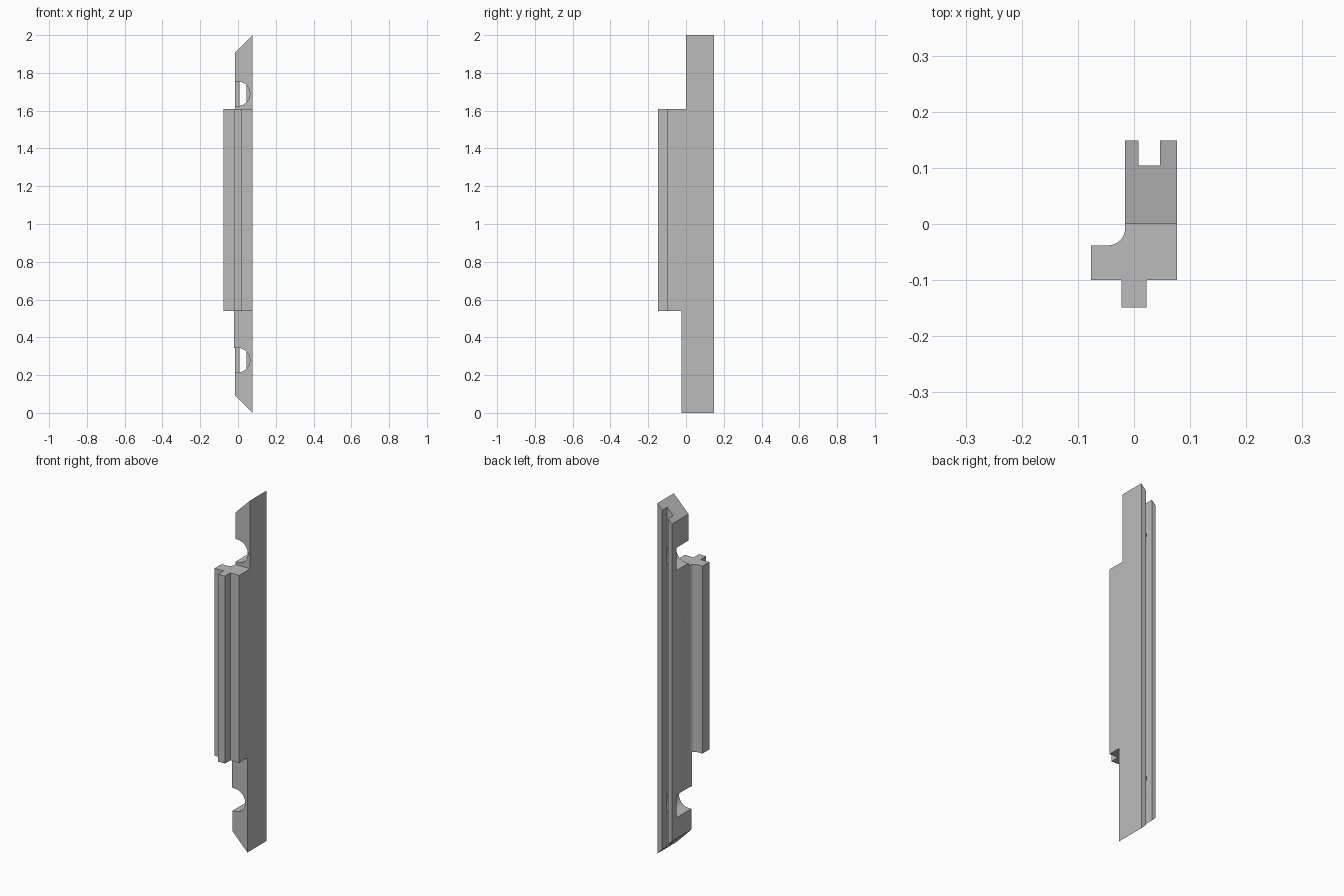
import bpy, bmesh
from math import sin, cos, pi, radians

if "Cube" in bpy.data.objects:
    bpy.data.objects.remove(bpy.data.objects["Cube"])

grey = bpy.data.materials.new("plain grey")
grey.use_nodes = True
colour = (0.5, 0.5, 0.5, 1)
grey.diffuse_color = colour
grey.node_tree.nodes["Principled BSDF"].inputs["Base Color"].default_value = colour


def prism(name, outline, start, end, axis):
    """Extrude a closed outline along z (xy outline) or y (xz outline)."""
    bm = bmesh.new()
    place = (lambda a, b: (a, b, start)) if axis == "z" else (lambda a, b: (a, start, b))
    face = bm.faces.new([bm.verts.new(place(a, b)) for a, b in outline])
    moved = bmesh.ops.extrude_face_region(bm, geom=[face])["geom"]
    shift = (0, 0, end - start) if axis == "z" else (0, end - start, 0)
    bmesh.ops.translate(bm, vec=shift, verts=[g for g in moved if isinstance(g, bmesh.types.BMVert)])
    bmesh.ops.recalc_face_normals(bm, faces=bm.faces)
    mesh = bpy.data.meshes.new(name)
    bm.to_mesh(mesh)
    bm.free()
    mesh.materials.append(grey)
    obj = bpy.data.objects.new(name, mesh)
    bpy.context.collection.objects.link(obj)
    return obj


def arc(cx, cy, r, a0, a1, steps):
    angles = [radians(a0 + (a1 - a0) * i / steps) for i in range(steps + 1)]
    return [(cx + r * cos(a), cy + r * sin(a)) for a in angles]


# Full-length section: grooved back, filleted side flange, front tongue
left, right, back, shoulder = -0.016, 0.077, 0.149, -0.1
section = [(right, shoulder), (right, back), (0.046, back), (0.046, 0.104),
           (0.008, 0.104), (0.008, back), (left, back)]
section += arc(left - 0.03, -0.008, 0.03, 0, -90, 12)
section += [(-0.077, -0.038), (-0.077, shoulder), (-0.022, shoulder),
            (-0.022, -0.149), (0.022, -0.149), (0.022, shoulder)]
bar = prism("slotted_bar", section, 0, 2, "z")


def box(x0, x1, z0, z1):
    return [(x0, z0), (x1, z0), (x1, z1), (x0, z1)]


def notch(z):
    return [(-0.2, z - 0.065)] + arc(-0.002, z, 0.065, -90, 90, 24) + [(-0.2, z + 0.065)]


# Cutters: stepped ends, mitred tips and round-ended side notches
cutters = [
    prism("upper_step_cutter", box(-0.2, 0.2, 1.61, 2.1), -0.3, 0, "y"),
    prism("lower_step_cutter", box(-0.2, 0.2, -0.1, 0.54), -0.3, -0.025, "y"),
    prism("upper_mitre_cutter", [(-0.2, 1.721), (0.177, 2.1), (-0.2, 2.1)], -0.3, 0.3, "y"),
    prism("lower_mitre_cutter", [(-0.2, -0.1), (0.175, -0.1), (left - 0.0002, 0.095),
                                 (left - 0.0002, 0.279), (-0.2, 0.279)], -0.3, 0.3, "y"),
    prism("upper_notch_cutter", notch(1.69), -0.3, 0.107, "y"),
    prism("lower_notch_cutter", notch(0.279), -0.3, 0.107, "y"),
]

bpy.ops.object.select_all(action="DESELECT")
bpy.context.view_layer.objects.active = bar
bar.select_set(True)
for cutter in cutters:
    cutter.hide_render = True
    cut = bar.modifiers.new(cutter.name, "BOOLEAN")
    cut.operation = "DIFFERENCE"
    cut.solver = "EXACT"
    cut.object = cutter
    bpy.ops.object.modifier_apply(modifier=cut.name)
for cutter in cutters:
    bpy.data.objects.remove(cutter)

bpy.ops.object.shade_smooth_by_angle(angle=radians(30))
